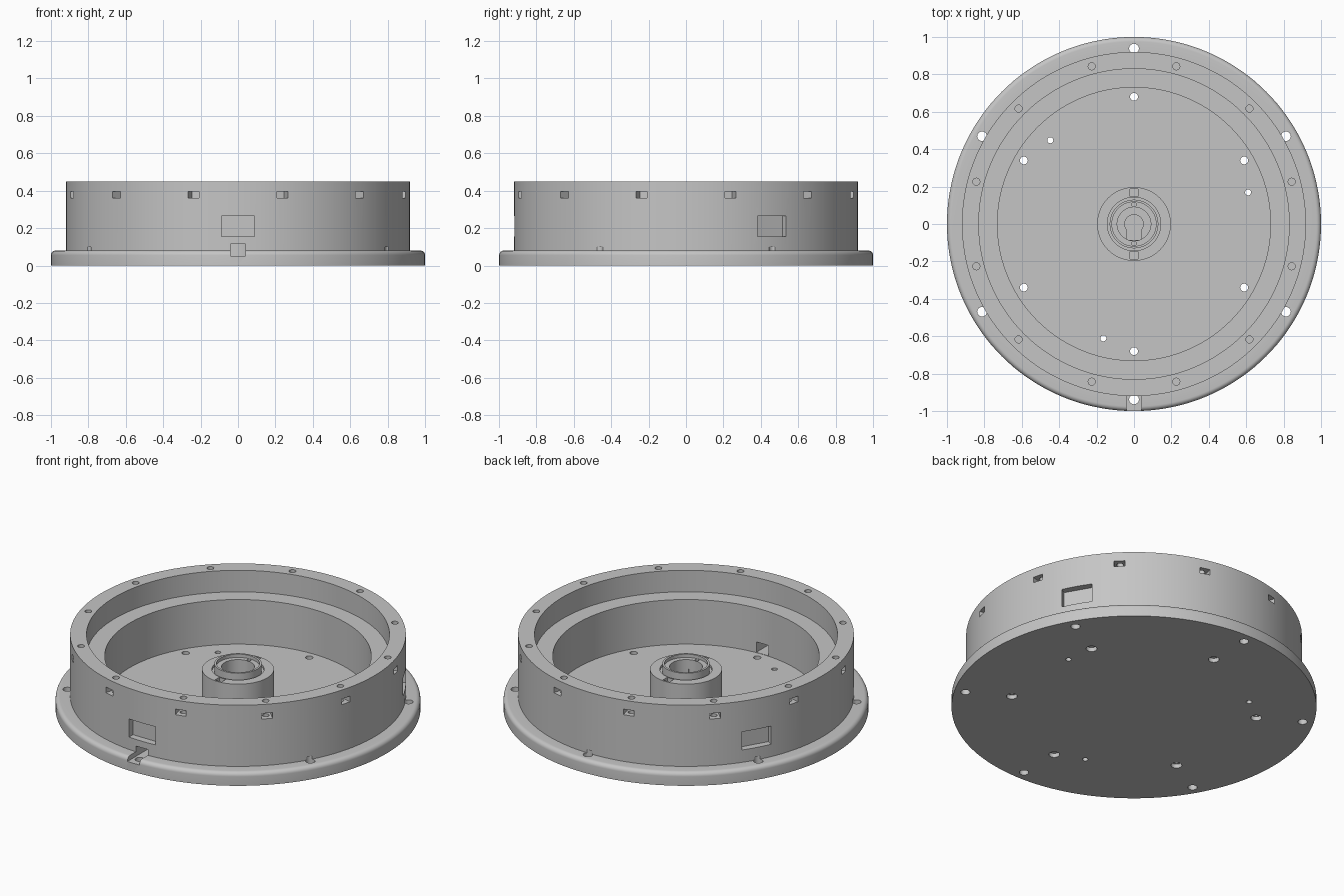
import bpy, bmesh
from math import radians, sin, cos, pi
from mathutils import Matrix, Vector

if "Cube" in bpy.data.objects:
    bpy.data.objects.remove(bpy.data.objects["Cube"])

grey = bpy.data.materials.new("plain grey")
grey.use_nodes = True
grey.diffuse_color = (0.56, 0.56, 0.56, 1)
grey.node_tree.nodes["Principled BSDF"].inputs["Base Color"].default_value = grey.diffuse_color


def to_object(name, bm):
    bmesh.ops.recalc_face_normals(bm, faces=bm.faces)
    mesh = bpy.data.meshes.new(name)
    bm.to_mesh(mesh)
    bm.free()
    mesh.materials.append(grey)
    ob = bpy.data.objects.new(name, mesh)
    bpy.context.collection.objects.link(ob)
    return ob


def lathe(name, profile, steps=144):
    """Revolve an (r, z) profile that starts and ends on the axis."""
    bm = bmesh.new()
    verts = [bm.verts.new((r, 0, z)) for r, z in profile]
    edges = [bm.edges.new(pair) for pair in zip(verts, verts[1:])]
    bmesh.ops.spin(bm, geom=verts + edges, cent=(0, 0, 0), axis=(0, 0, 1),
                   angle=2 * pi, steps=steps, use_merge=True)
    bmesh.ops.remove_doubles(bm, verts=bm.verts, dist=1e-5)
    return to_object(name, bm)


def polar(deg, r):
    return r * cos(radians(deg)), r * sin(radians(deg))


def add_cylinder(bm, x, y, z0, z1, r, sides=24):
    bmesh.ops.create_cone(bm, cap_ends=True, segments=sides, radius1=r, radius2=r,
                          depth=z1 - z0, matrix=Matrix.Translation((x, y, (z0 + z1) / 2)))


def add_box(bm, deg, r0, r1, width, z0, z1):
    """Box reaching outward along a compass angle."""
    m = (Matrix.Rotation(radians(deg), 4, 'Z')
         @ Matrix.Translation(((r0 + r1) / 2, 0, (z0 + z1) / 2))
         @ Matrix.Diagonal((r1 - r0, width, z1 - z0, 1)))
    bmesh.ops.create_cube(bm, size=1, matrix=m)


def cut(target, bm):
    cutter = to_object("cutter", bm)
    cutter.hide_render = True
    mod = target.modifiers.new("cut", 'BOOLEAN')
    mod.operation = 'DIFFERENCE'
    mod.solver = 'EXACT'
    mod.object = cutter
    bpy.ops.object.select_all(action='DESELECT')
    bpy.context.view_layer.objects.active = target
    target.select_set(True)
    bpy.ops.object.modifier_apply(modifier=mod.name)
    bpy.data.objects.remove(cutter)


def smooth(ob):
    bpy.ops.object.select_all(action='DESELECT')
    bpy.context.view_layer.objects.active = ob
    ob.select_set(True)
    bpy.ops.object.shade_smooth_by_angle(angle=radians(30))


# Housing: floor, rounded flange and stepped wall
FLOOR, RIM = 0.05, 0.45
rounded = [(0.975 + 0.025 * cos(a * pi / 12), 0.055 + 0.025 * sin(a * pi / 12)) for a in range(7)]
housing = lathe("housing", [(0, 0), (1, 0)] + rounded + [
    (0.92, 0.08), (0.92, RIM), (0.83, RIM), (0.83, 0.32), (0.73, 0.32), (0.73, FLOOR), (0, FLOOR)])

# Rim screw holes
bm = bmesh.new()
for deg in range(15, 360, 30):
    add_cylinder(bm, *polar(deg, 0.873), 0.34, 0.5, 0.019)
cut(housing, bm)

# Nut slots below the rim, and shallow window recesses
bm = bmesh.new()
for deg in range(15, 360, 30):
    add_box(bm, deg, 0.843, 1, 0.06, 0.362, 0.396)
for deg in (30, 150, 270):
    add_box(bm, deg, 0.878, 1, 0.176, 0.155, 0.265)
cut(housing, bm)

# Flange mounting holes and floor holes
bm = bmesh.new()
for deg in range(30, 390, 60):
    add_cylinder(bm, *polar(deg, 0.938), -0.1, 0.1, 0.026)
    add_cylinder(bm, *polar(deg, 0.68), -0.1, 0.1, 0.021)
for deg in (15.5, 135, 255):
    add_cylinder(bm, *polar(deg, 0.633), -0.1, 0.1, 0.016)
cut(housing, bm)

# Counterbores underneath
bm = bmesh.new()
for deg in range(30, 390, 60):
    add_cylinder(bm, *polar(deg, 0.68), -0.1, 0.025, 0.03)
cut(housing, bm)

# Cable channel through the front wall
bm = bmesh.new()
add_box(bm, 270, 0.6, 1.1, 0.08, 0.052, 0.115)
cut(housing, bm)
smooth(housing)

# Hub with raised collar and blind bore
hub = lathe("hub", [(0, 0.03), (0.197, 0.03), (0.197, 0.24), (0.143, 0.24), (0.143, 0.225),
                    (0.13, 0.225), (0.13, 0.275), (0.118, 0.275), (0.118, 0.255),
                    (0.09, 0.255), (0.09, 0.12), (0, 0.12)], 72)

# Square pockets and pin holes
bm = bmesh.new()
for deg in (90, 270):
    add_box(bm, deg, 0.147, 0.188, 0.045, 0.2, 0.3)
    add_cylinder(bm, *polar(deg, 0.104), 0.2, 0.3, 0.012)
cut(hub, bm)

# Keyhole in the bore floor
bm = bmesh.new()
add_cylinder(bm, 0, 0, 0.06, 0.2, 0.05, 32)
cut(hub, bm)
bm = bmesh.new()
add_box(bm, 270, 0, 0.085, 0.08, 0.06, 0.2)
cut(hub, bm)
smooth(hub)
